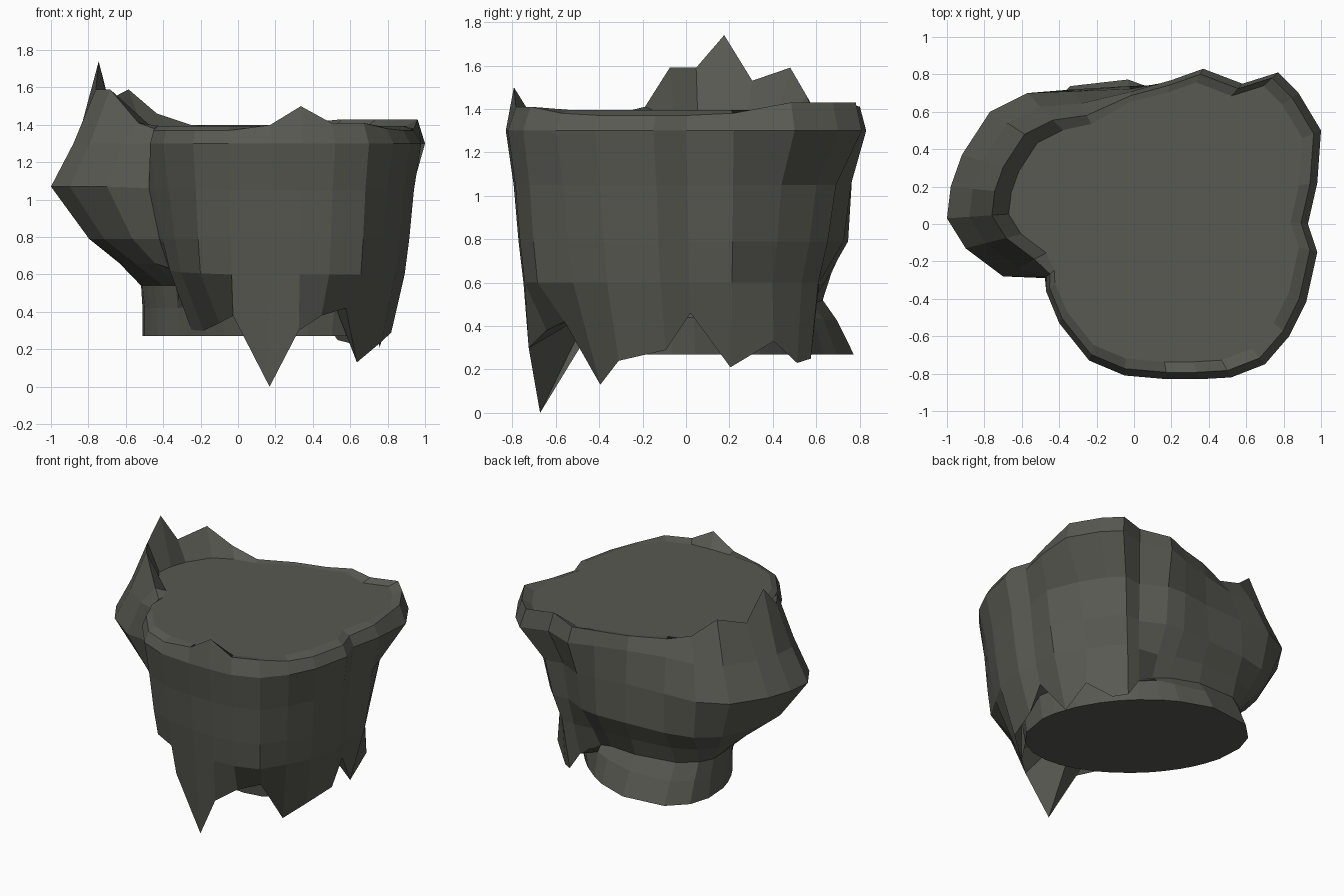
import bpy
import bmesh
from math import atan2, cos, sin, pi, sqrt
from mathutils import Vector

if "Cube" in bpy.data.objects:
    bpy.data.objects.remove(bpy.data.objects["Cube"])

# Widest outline, clockwise from the front-left seam:
# x, y, rim height, lobe weight (1 = bulging left lobe, 0 = tapering drum)
OUTLINE = [
    (-.49, -.30, 1.38, .6), (-.70, -.28, 1.41, 1), (-.90, -.13, 1.59, 1),
    (-1.0, .03, 1.59, 1), (-.98, .20, 1.74, 1), (-.92, .37, 1.53, 1),
    (-.77, .60, 1.59, 1), (-.57, .70, 1.46, 1), (-.32, .71, 1.40, .95),
    (-.02, .72, 1.40, .75), (.20, .77, 1.40, .45), (.37, .83, 1.41, .2),
    (.58, .75, 1.43, 0), (.77, .81, 1.43, 0), (.88, .70, 1.43, 0),
    (1.0, .50, 1.43, 0), (.98, .22, 1.38, 0), (.93, 0, 1.37, 0),
    (.98, -.15, 1.37, 0), (.92, -.42, 1.37, 0), (.83, -.60, 1.38, 0),
    (.70, -.75, 1.41, 0), (.52, -.82, 1.41, 0), (.35, -.83, 1.50, 0),
    (.18, -.83, 1.40, 0), (-.05, -.81, 1.37, 0), (-.24, -.73, 1.37, .1),
    (-.40, -.53, 1.37, .2), (-.47, -.36, 1.37, .35),
]
# Lower edge of the drum: outline index -> height, inward blend
DRIPS = {9: (.52, .97), 10: (.5, .93), 11: (.47, .88), 12: (.38, .8), 13: (.25, .75),
         14: (.23, .72), 15: (.33, .6), 16: (.21, .7), 18: (.29, .65),
         19: (.24, .7), 20: (.13, .92), 21: (.42, .62), 22: (.38, .5),
         23: (.30, .28), 24: (0, .39), 25: (.38, .32), 26: (.34, .85),
         27: (.3, .97), 28: (.3, 1)}
# Wall levels: drum height, drum blend, lobe height, lobe blend (toward the foot)
LEVELS = [(1.05, .16, 1.07, 0), (.79, .26, .79, .36), (.60, .36, .66, .68),
          (.46, .50, .54, .97), (.44, .92, .42, 1), (.27, 1, .27, 1)]
# Undercut below the overhanging back right ledge, per level
UNDERCUT = [.22, .24, .28, 0, 0, 0]
HEM = 3
FOOT = Vector((.11, .16))
DECK_CENTRE = Vector((0, .1))


def foot_point(p):
    """Slanted oval footprint, in the same direction as p."""
    d = p - FOOT
    a = atan2(d.y, d.x) + pi / 4
    r = 1 / sqrt((cos(a) / .74) ** 2 + (sin(a) / .48) ** 2)
    return FOOT + d.normalized() * r


def mix(a, b, t):
    return a + (b - a) * t


def inset(p, s):
    return DECK_CENTRE + (p - DECK_CENTRE) * s


rings = [[] for _ in range(3 + len(LEVELS))]
for i, (x, y, top, w) in enumerate(OUTLINE):
    p = Vector((x, y))
    # deck edge, crown and shoulder
    wd = w if i < 9 else w ** 3
    rings[0].append((*inset(p, mix(.90, .67, wd ** 4)), 1.395))
    rings[1].append((*inset(p, mix(.96, .76, wd ** 3)), top))
    rings[2].append((*inset(p, mix(1, .88, wd ** 2)), 1.3))
    # walls down to the foot, which flares out at the back
    f = foot_point(p)
    for k, (zd, td, zl, tl) in enumerate(LEVELS):
        if k == HEM and i in DRIPS:
            z, t = DRIPS[i]
        else:
            z, t = mix(zd, zl, w), mix(td, tl, w)
        if 11 <= i <= 15:
            t += UNDERCUT[k]
        if 21 <= i <= 26 and k < HEM:
            t *= .6  # the front wall is nearly upright
        q = p.lerp(f, t)
        if k in (2, 3, 4) and i < 12 and q.y > .3:
            q.y -= (q.y - .3) * (.18, .30, .16)[k - 2]
        rings[3 + k].append((*q, z))

# Stump shell: loft the rings, cap the deck and the foot
n = len(OUTLINE)
verts = [v for r in rings for v in r]
faces = [(k * n + i, k * n + (i + 1) % n, (k + 1) * n + (i + 1) % n, (k + 1) * n + i)
         for k in range(len(rings) - 1) for i in range(n)]
faces.append(tuple(reversed(range(n))))
faces.append(tuple(range((len(rings) - 1) * n, len(rings) * n)))
mesh = bpy.data.meshes.new("rock_stump")
mesh.from_pydata(verts, [], faces)

# Consistent outward normals
bm = bmesh.new()
bm.from_mesh(mesh)
bmesh.ops.recalc_face_normals(bm, faces=bm.faces)
bm.to_mesh(mesh)
bm.free()

stump = bpy.data.objects.new("rock_stump", mesh)
bpy.context.collection.objects.link(stump)
mat = bpy.data.materials.new("dark_stone")
mat.diffuse_color = (.1, .1, .085, 1)
mat.use_nodes = True
mat.node_tree.nodes["Principled BSDF"].inputs["Base Color"].default_value = mat.diffuse_color
mesh.materials.append(mat)
